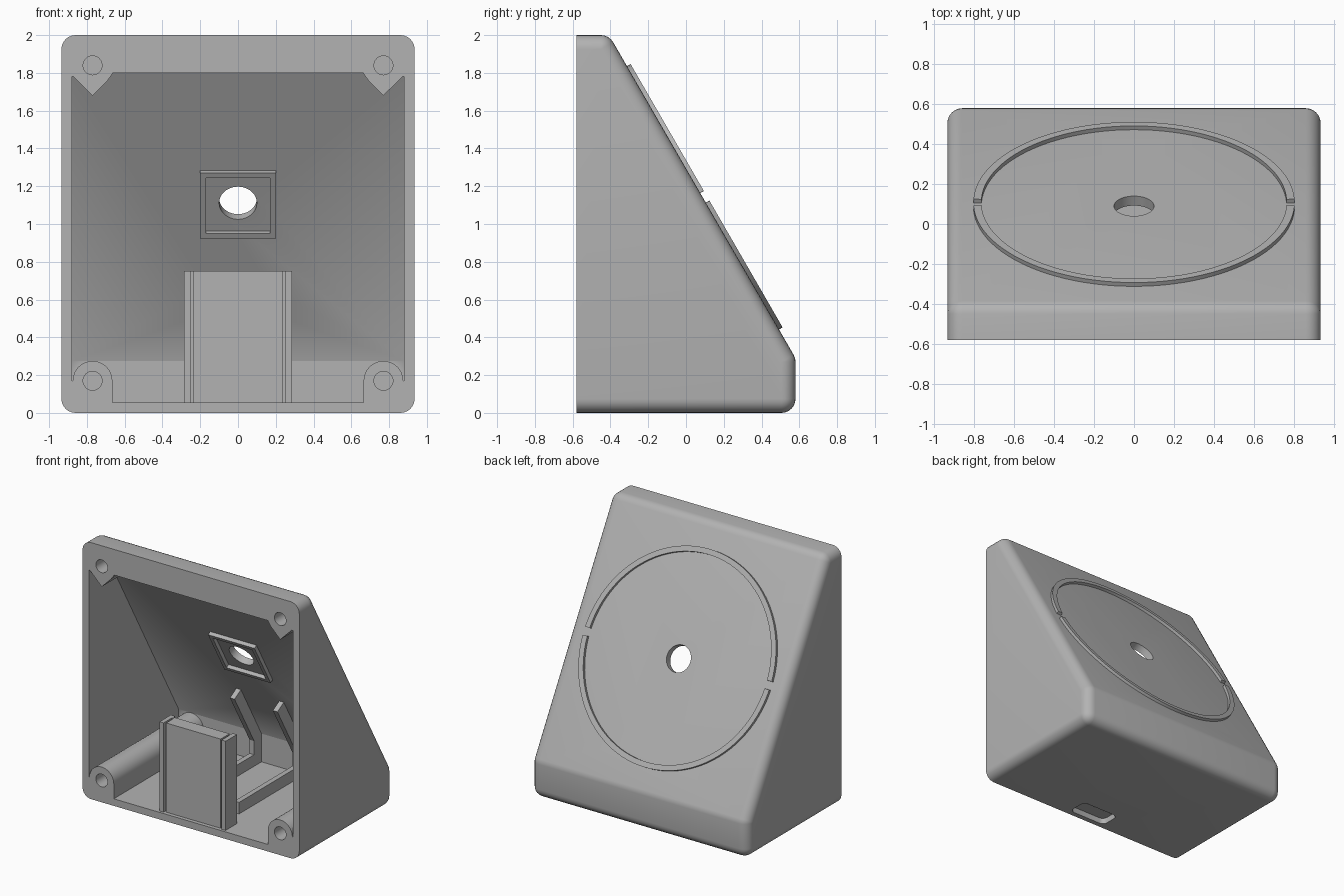
import bpy, bmesh, math
from mathutils import Matrix, Vector

cube = bpy.data.objects.get("Cube")
if cube:
    bpy.data.objects.remove(cube, do_unlink=True)

W, Y0, Y1, H = 0.935, -0.58, 0.58, 2.0   # half width, open side, far side, height
R, T, KNEE = 0.075, 0.055, 0.29          # edge radius, wall, height where the slope starts
S = math.sqrt(3)

grey = bpy.data.materials.new("matte grey")
grey.use_nodes = True
grey.diffuse_color = (0.45, 0.45, 0.45, 1)
grey.node_tree.nodes["Principled BSDF"].inputs["Base Color"].default_value = (0.45, 0.45, 0.45, 1)


def slope_y(z, inset=0.0):
    return Y1 - (z + 2 * inset - KNEE) / S


def slope_frame(y):
    """Frame on the sloped face: x across, y up the slope, z outward."""
    m = Matrix(((1, 0, 0), (0, -0.5, S / 2), (0, S / 2, 0.5))).to_4x4()
    m.translation = Vector((0, y, KNEE + (Y1 - y) * S))
    return m


def finish(name, bm, matrix=None):
    if matrix:
        bm.transform(matrix)
    bmesh.ops.recalc_face_normals(bm, faces=bm.faces)
    mesh = bpy.data.meshes.new(name)
    bm.to_mesh(mesh)
    bm.free()
    ob = bpy.data.objects.new(name, mesh)
    bpy.context.collection.objects.link(ob)
    mesh.materials.append(grey)
    return ob


def prism(name, points, depth, matrix=None):
    """Extrude a closed 3D outline along a vector."""
    bm = bmesh.new()
    face = bm.faces.new([bm.verts.new(p) for p in points])
    new = bmesh.ops.extrude_face_region(bm, geom=[face])["geom"]
    bmesh.ops.translate(bm, vec=depth, verts=[v for v in new if isinstance(v, bmesh.types.BMVert)])
    return finish(name, bm, matrix)


def box(name, x, y, z, matrix=None):
    return prism(name, [(x[0], y[0], z[0]), (x[1], y[0], z[0]), (x[1], y[1], z[0]), (x[0], y[1], z[0])],
                 (0, 0, z[1] - z[0]), matrix)


def arc(cx, cy, r, a, b, n):
    return [(cx + r * math.cos(math.radians(a + (b - a) * i / n)),
             cy + r * math.sin(math.radians(a + (b - a) * i / n))) for i in range(n + 1)]


def rod(name, r, z0, z1, matrix):
    return prism(name, [(x, y, z0) for x, y in arc(0, 0, r, 0, 360, 40)[:-1]], (0, 0, z1 - z0), matrix)


def cut(target, cutter):
    mod = target.modifiers.new("cut", 'BOOLEAN')
    mod.operation, mod.solver, mod.object = 'DIFFERENCE', 'EXACT', cutter
    bpy.context.view_layer.objects.active = target
    bpy.ops.object.modifier_apply(modifier=mod.name)
    bpy.data.objects.remove(cutter, do_unlink=True)


def smooth(ob):
    bpy.ops.object.select_all(action='DESELECT')
    ob.select_set(True)
    bpy.context.view_layer.objects.active = ob
    bpy.ops.object.shade_smooth_by_angle(angle=math.radians(32))


# Outer wedge: hull of balls at its inset corners, flat on the open side
ball = bmesh.new()
bmesh.ops.create_uvsphere(ball, u_segments=24, v_segments=12, radius=R)
bmesh.ops.rotate(ball, verts=ball.verts, cent=(0, 0, 0), matrix=Matrix.Rotation(math.pi / 2, 3, 'Y'))
offsets = [v.co.copy() for v in ball.verts]
ball.free()
corners = [(Y0, R), (Y0, H - R), (Y1 - R, R), (Y1 - R, KNEE - R * (2 - S)), (slope_y(H - R, R), H - R)]
bm = bmesh.new()
for side in (-1, 1):
    for y, z in corners:
        for o in offsets:
            if y > Y0 or abs(o.y) < 1e-5:
                bm.verts.new((side * (W - R) + o.x, y + o.y, z + o.z))
hull = bmesh.ops.convex_hull(bm, input=bm.verts)
bmesh.ops.delete(bm, geom=[v for v in bm.verts if not v.link_faces], context='VERTS')
bmesh.ops.dissolve_limit(bm, angle_limit=0.01, verts=bm.verts, edges=bm.edges)
shell = finish("wedge_shell", bm)

# Cavity, leaving the screw bosses standing in its corners
cx = W - T
outline = [(Y0 - 0.1, T), (Y1 - T, T), (Y1 - T, KNEE - T * (2 - S)), (slope_y(1.8, T), 1.8), (Y0 - 0.1, 1.8)]
cavity = prism("cavity_cutter", [(-cx, y, z) for y, z in outline], (2 * cx, 0, 0))
for s in (-1, 1):
    low = [(0.665, 0)] + arc(0.77, 0.17, 0.105, 180, 0, 16) + [(0.95, 0.17), (0.95, 0)]
    cut(cavity, prism("lower_boss", [(s * x, -0.8, z) for x, z in low], (0, 1.5, 0)))
    high = [(0.665, 1.85), (0.665, 1.795), (0.69, 1.76), (0.77, 1.68), (0.87, 1.78), (0.95, 1.79), (0.95, 1.85)]
    cut(cavity, prism("upper_boss", [(s * x, -0.8, z) for x, z in high], (0, 0.42, 0)))
cut(shell, cavity)

# Screw holes
for s in (-1, 1):
    for z, deep in ((0.17, 0.3), (1.84, 0.12)):
        m = Matrix.Translation((s * 0.77, Y0, z)) @ Matrix.Rotation(-math.pi / 2, 4, 'X')
        cut(shell, rod("screw_cutter", 0.05, -0.1, deep, m))

# Centre hole and cable slot through the slope, rounded port in the floor
dial = slope_frame(0.09)
cut(shell, rod("centre_cutter", 0.1, -0.3, 0.2, dial))
cut(shell, box("slot_cutter", (-0.155, 0.155), (-0.08, 0.08), (-0.12, 0.1), slope_frame(0.385)))
port = []
for px, py, a in ((0.12, -0.42, 0), (-0.12, -0.42, 90), (-0.12, -0.5, 180), (0.12, -0.5, 270)):
    port += [(x, y, -0.1) for x, y in arc(px, py, 0.04, a, a + 90, 5)]
cut(shell, prism("port_cutter", port, (0, 0, 0.2)))
smooth(shell)

# Raised ring on the slope, split at both sides
gap = 2.2
for name, a in (("upper_ring_half", 0), ("lower_ring_half", 180)):
    ring = arc(0, 0, 0.805, a + gap, a + 180 - gap, 48) + arc(0, 0, 0.765, a + 180 - gap, a + gap, 48)
    smooth(prism(name, [(x, y, -0.01) for x, y in ring], (0, 0, 0.032), dial))

# Square frame around the centre hole, on the inner side of the slope
for s in (-1, 1):
    lo, hi = sorted((s * 0.17, s * 0.2))
    box("frame_side", (lo, hi), (-0.2, 0.2), (-T - 0.03, -T + 0.01), dial)
    box("frame_bar", (-0.17, 0.17), (lo, hi), (-T - 0.03, -T + 0.01), dial)

# Upright board holder beside the port
box("holder_plate", (-0.235, 0.235), (-0.55, -0.45), (T - 0.01, 0.75))
box("holder_back", (-0.26, 0.26), (-0.455, -0.44), (T - 0.01, 0.75))
for s in (-1, 1):
    lo, hi = sorted((s * 0.25, s * 0.285))
    box("holder_post", (lo, hi), (-0.56, -0.42), (T - 0.01, 0.75))

# Cable guide rails running along the floor and up to the slot
G = T + 0.09
knee_z = KNEE - G * (2 - S)
rail = [(-0.28, T - 0.01), (Y1 - T + 0.01, T - 0.01), (Y1 - T + 0.01, KNEE), (slope_y(0.72, T - 0.01), 0.72),
        (slope_y(0.67, G), 0.67), (Y1 - G, knee_z), (Y1 - G, G), (-0.28, G)]
for s in (-1, 1):
    prism("cable_rail", [(s * 0.165, y, z) for y, z in rail], (s * 0.04, 0, 0))
